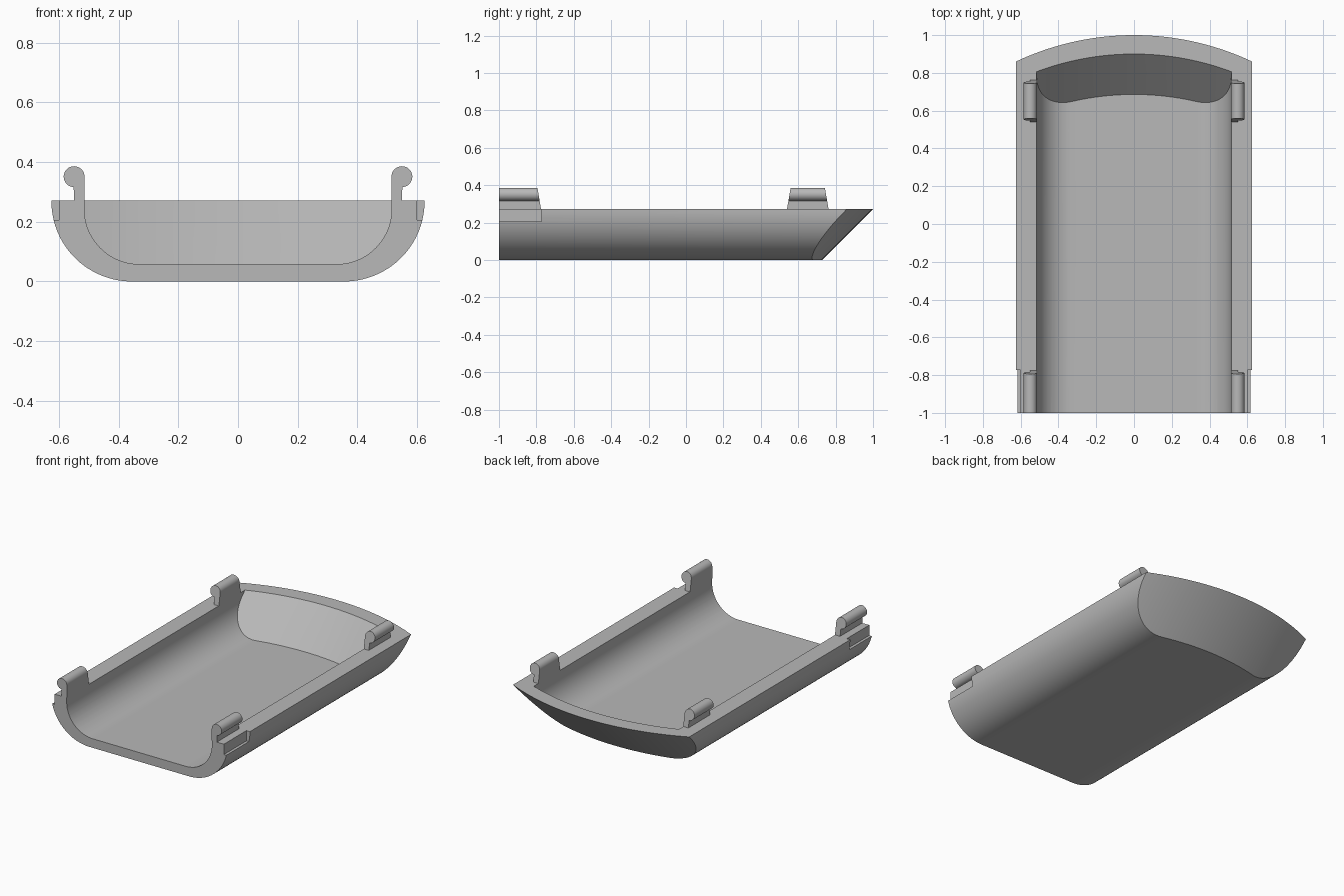
import bpy, bmesh, math

cube = bpy.data.objects.get("Cube")
if cube:
    bpy.data.objects.remove(cube, do_unlink=True)

grey = bpy.data.materials.new("plain grey")
grey.use_nodes = True
colour = (0.48, 0.48, 0.48, 1)
grey.diffuse_color = colour
grey.node_tree.nodes["Principled BSDF"].inputs["Base Color"].default_value = colour

RIM = 0.272          # height of the flat rim
BEND = 1.465         # radius of the bowed end, seen from above


def make_object(name, bm):
    bmesh.ops.recalc_face_normals(bm, faces=bm.faces)
    mesh = bpy.data.meshes.new(name)
    bm.to_mesh(mesh)
    bm.free()
    mesh.materials.append(grey)
    obj = bpy.data.objects.new(name, mesh)
    bpy.context.collection.objects.link(obj)
    return obj


def loft(name, rings):
    """Skin a row of equal rings and cap both ends."""
    bm = bmesh.new()
    rows = [[bm.verts.new(p) for p in ring] for ring in rings]
    n = len(rows[0])
    for a, b in zip(rows, rows[1:]):
        for i in range(n):
            j = (i + 1) % n
            bm.faces.new((a[i], a[j], b[j], b[i]))
    bm.faces.new(rows[0])
    bm.faces.new(rows[-1])
    return make_object(name, bm)


def tray_solid(name, half_flat, rx, rz, floor, top, front, end):
    """Round-cornered trough shape with a bowed end sloping at 45 degrees."""
    steps = 20
    right = [(half_flat * i / 8, floor) for i in range(8)]
    for i in range(steps + 1):
        a = math.pi / 2 * i / steps
        right.append((half_flat + rx * math.sin(a), floor + rz * (1 - math.cos(a))))
    columns = [(-x, z) for x, z in reversed(right[1:])] + right

    def back(x, z):
        return end - BEND + math.sqrt(BEND ** 2 - x ** 2) + z - RIM

    return loft(name, [[(x, front, z), (x, front, top),
                        (x, back(x, top), top), (x, back(x, z), z)]
                       for x, z in columns])


def box(name, low, high):
    return loft(name, [[(x, low[1], low[2]), (x, high[1], low[2]),
                        (x, high[1], high[2]), (x, low[1], high[2])]
                       for x in (low[0], high[0])])


def activate(obj):
    bpy.ops.object.select_all(action='DESELECT')
    obj.select_set(True)
    bpy.context.view_layer.objects.active = obj


# Tray shell: outer trough, hollowed, with a notch in each side at the front
tray = tray_solid("tray_shell", 0.355, 0.27, 0.268, 0, RIM, -1, 1)
cutters = [tray_solid("hollow_cutter", 0.33, 0.185, 0.185, 0.058, 0.4, -1.1, 0.9)]
for s in (-1, 1):
    xs = sorted((s * 0.6, s * 0.7))
    cutters.append(box("notch_cutter", (xs[0], -1.1, 0.206), (xs[1], -0.772, 0.4)))
activate(tray)
for cutter in cutters:
    cutter.hide_render = True
    mod = tray.modifiers.new("cut", 'BOOLEAN')
    mod.operation = 'DIFFERENCE'
    mod.solver = 'EXACT'
    mod.object = cutter
    bpy.ops.object.modifier_apply(modifier=mod.name)
for cutter in cutters:
    bpy.data.objects.remove(cutter, do_unlink=True)


# Snap clips: a thin stem with a round bead, narrowing towards the top
def clip(name, side, y0, y1, taper0, taper1):
    cx, cz, r = 0.549, 0.351, 0.035
    outline = [(0.514, RIM), (0.55, RIM)]
    for i in range(25):
        a = math.radians(-88 + 268 * i / 24)
        outline.append((cx + r * math.cos(a), cz + r * math.sin(a)))
    return loft(name, [[(side * x, y + t * (z - RIM), z) for x, z in outline]
                       for y, t in ((y0, taper0), (y1, -taper1))])


parts = [tray]
for side, label in ((1, "left"), (-1, "right")):
    parts.append(clip("front_clip_" + label, side, -1, -0.775, 0, 0.17))
    parts.append(clip("back_clip_" + label, side, 0.54, 0.762, 0.17, 0.17))

for part in parts:
    activate(part)
    bpy.ops.object.shade_smooth_by_angle(angle=math.radians(30))
